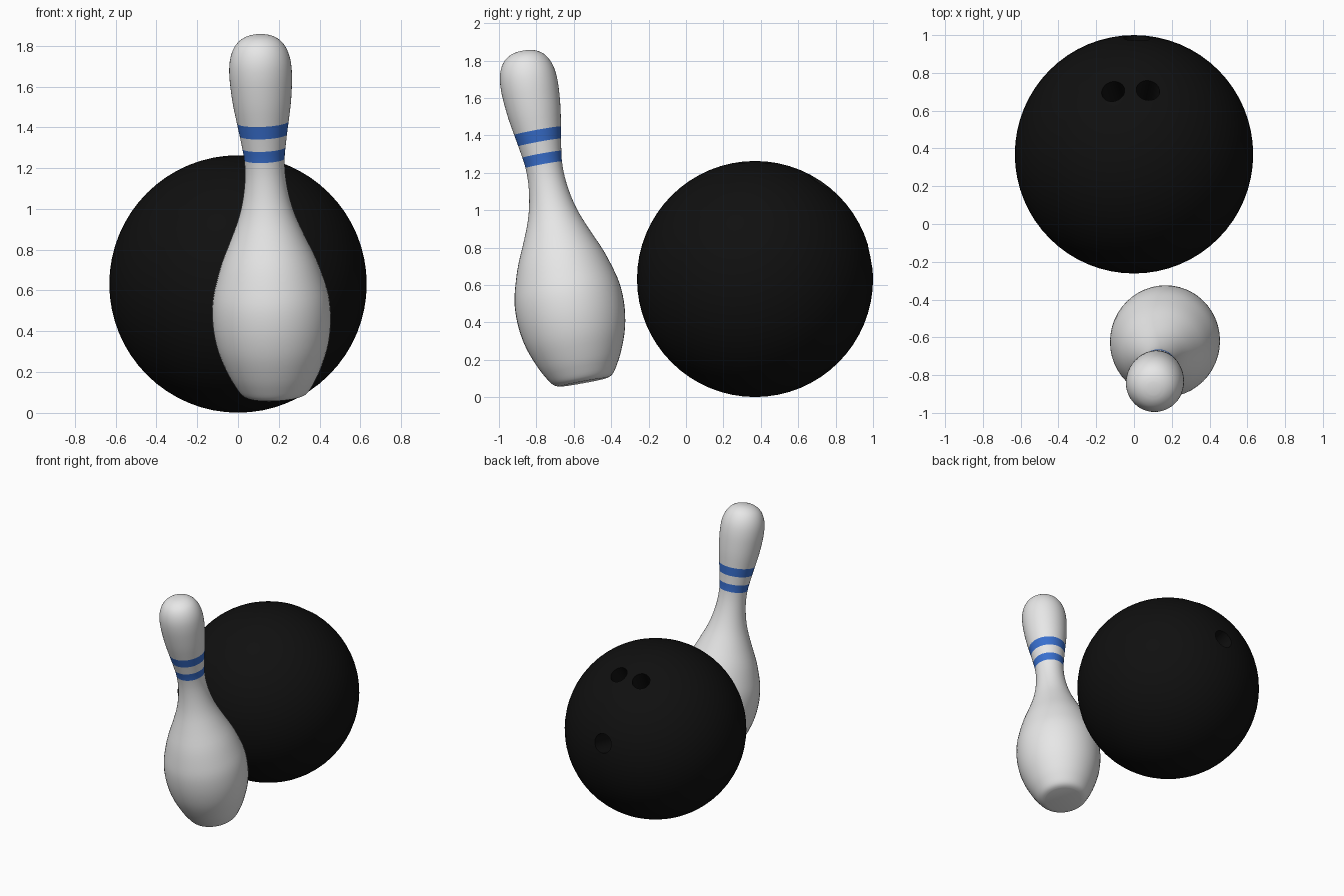
import bpy, bmesh, math
from mathutils import Vector

if "Cube" in bpy.data.objects:
    bpy.data.objects.remove(bpy.data.objects["Cube"])


def material(name, rgb):
    m = bpy.data.materials.new(name)
    m.diffuse_color = (*rgb, 1)
    m.use_nodes = True
    m.node_tree.nodes["Principled BSDF"].inputs["Base Color"].default_value = m.diffuse_color
    return m


black = material("ball_black", (0.005, 0.005, 0.005))
white = material("pin_white", (0.8, 0.8, 0.8))
blue = material("stripe_blue", (0.04, 0.16, 0.62))


def activate(ob):
    bpy.ops.object.select_all(action='DESELECT')
    ob.select_set(True)
    bpy.context.view_layer.objects.active = ob


# Ball
C, R = Vector((0, 0.369, 0.632)), 0.631
bpy.ops.mesh.primitive_uv_sphere_add(segments=64, ring_count=32, radius=R, location=C)
ball = bpy.context.object
ball.name = "ball"
ball.data.materials.append(black)

# Finger and thumb holes: direction from ball centre, hole radius
holes = [((-0.111, 0.334, 0.523), 0.062),
         ((0.074, 0.339, 0.525), 0.062),
         ((0.015, 0.62, 0.12), 0.070)]
for i, (d, r) in enumerate(holes):
    d = Vector(d).normalized()
    bpy.ops.mesh.primitive_cylinder_add(vertices=32, radius=r, depth=0.4, location=C + d * R)
    cutter = bpy.context.object
    cutter.name = f"hole_cutter_{i + 1}"
    cutter.rotation_euler = d.to_track_quat('Z', 'Y').to_euler()
    cutter.data.materials.append(black)
    cutter.hide_render = True
    cutter.hide_set(True)
    mod = ball.modifiers.new("hole", 'BOOLEAN')
    mod.operation = 'DIFFERENCE'
    mod.solver = 'EXACT'
    mod.object = cutter
activate(ball)
for mod in list(ball.modifiers):
    bpy.ops.object.modifier_apply(modifier=mod.name)
bpy.ops.object.shade_smooth_by_angle(angle=math.radians(30))
for ob in [o for o in bpy.data.objects if o.name.startswith("hole_cutter")]:
    bpy.data.objects.remove(ob)

# Pin profile: height along axis, radius (stripe edges are profile points)
profile = [(0, .125), (.006, .147), (.022, .168), (.06, .193), (.12, .225), (.22, .264),
           (.31, .284), (.40, .291), (.49, .285), (.58, .263), (.68, .230), (.79, .182),
           (.90, .138), (1.0, .112), (1.10, .099), (1.183, .099), (1.24, .106),
           (1.304, .116), (1.368, .127), (1.46, .142), (1.55, .151), (1.62, .1535),
           (1.68, .148), (1.73, .132), (1.768, .106), (1.792, .070), (1.802, .035)]
TOP, SEG, SUB = 1.804, 48, 3


def smooth_curve(pts):
    p = [Vector(q) for q in pts]
    p = [p[0]] + p + [p[-1]]
    out = []
    for a, b, c, d in zip(p, p[1:], p[2:], p[3:]):
        for k in range(SUB):
            t = k / SUB
            out.append(0.5 * (2 * b + (c - a) * t + (2 * a - 5 * b + 4 * c - d) * t * t
                              + (3 * b - a - 3 * c + d) * t ** 3))
    return out + [p[-1]]


bm = bmesh.new()
rings = []
for s, r in smooth_curve(profile):
    rings.append([bm.verts.new((r * math.cos(2 * math.pi * k / SEG),
                                r * math.sin(2 * math.pi * k / SEG), s)) for k in range(SEG)])
for lo, hi in zip(rings, rings[1:]):
    for k in range(SEG):
        n = (k + 1) % SEG
        bm.faces.new((lo[k], lo[n], hi[n], hi[k]))
bm.faces.new(rings[0][::-1])
tip = bm.verts.new((0, 0, TOP))
for k in range(SEG):
    bm.faces.new((rings[-1][k], rings[-1][(k + 1) % SEG], tip))

# Two painted stripes, chosen by height
for f in bm.faces:
    s = f.calc_center_median().z
    f.material_index = int(1.183 < s < 1.24 or 1.304 < s < 1.368)

mesh = bpy.data.meshes.new("pin")
bm.to_mesh(mesh)
bm.free()
pin = bpy.data.objects.new("pin", mesh)
bpy.context.collection.objects.link(pin)
mesh.materials.append(white)
mesh.materials.append(blue)

# Pin leans away from the ball
axis = Vector((-0.045, -0.182, 1))
pin.location = (0.182, -0.549, 0.08)
pin.rotation_euler = Vector((0, 0, 1)).rotation_difference(axis).to_euler()
activate(pin)
bpy.ops.object.shade_smooth_by_angle(angle=math.radians(40))
